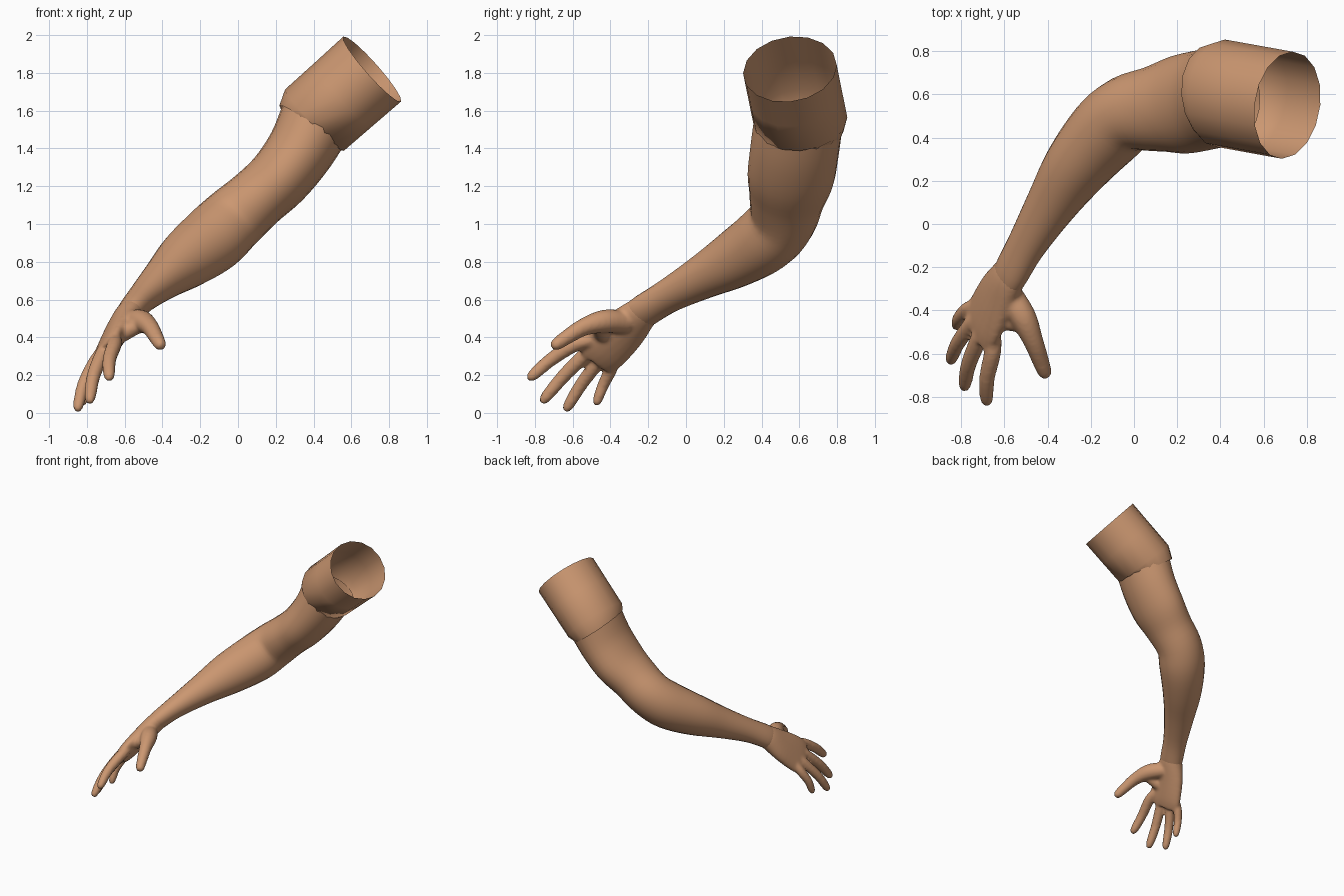
import bpy, bmesh, math
from mathutils import Vector

if "Cube" in bpy.data.objects:
    bpy.data.objects.remove(bpy.data.objects["Cube"])

skin = bpy.data.materials.new("tan_skin")
skin.diffuse_color = (0.60, 0.31, 0.165, 1)
skin.use_nodes = True
skin.node_tree.nodes["Principled BSDF"].inputs["Base Color"].default_value = skin.diffuse_color


def spline(st, n):
    """Smoothly interpolate stations (x, y, z, wide radius, thin radius)."""
    if n == 1:
        return st
    out = []
    for i in range(len(st) - 1):
        p0, p1, p2 = st[max(i - 1, 0)], st[i], st[i + 1]
        p3 = st[min(i + 2, len(st) - 1)]
        for k in range(n):
            t = k / n
            out.append([0.5 * (2 * b + (c - a) * t + (2 * a - 5 * b + 4 * c - d) * t * t
                               + (3 * b - a - 3 * c + d) * t ** 3)
                        for a, b, c, d in zip(p0, p1, p2, p3)])
    return out + [st[-1]]


def loft(bm, stations, seg=20, n=4, caps=False):
    """Skin elliptical rings along a path, wide axis kept near y."""
    st = spline(stations, n)
    pts = [Vector(s[:3]) for s in st]
    rings = []
    for i, s in enumerate(st):
        t = (pts[min(i + 1, len(st) - 1)] - pts[max(i - 1, 0)]).normalized()
        y = Vector((0, 1, 0))
        a = (y - t * y.dot(t)).normalized()
        b = t.cross(a)
        rings.append([bm.verts.new(pts[i] + a * s[3] * math.cos(u) + b * s[4] * math.sin(u))
                      for u in (2 * math.pi * k / seg for k in range(seg))])
    for r, q in zip(rings, rings[1:]):
        for k in range(seg):
            j = (k + 1) % seg
            bm.faces.new((r[k], r[j], q[j], q[k]))
    if caps:
        bm.faces.new(rings[0][::-1])
        bm.faces.new(rings[-1])


def finish(bm, name):
    bmesh.ops.recalc_face_normals(bm, faces=bm.faces[:])
    me = bpy.data.meshes.new(name)
    bm.to_mesh(me)
    bm.free()
    me.materials.append(skin)
    for p in me.polygons:
        p.use_smooth = True
    ob = bpy.data.objects.new(name, me)
    bpy.context.collection.objects.link(ob)
    return ob


# sleeve: open tube with a short inward lip at its lower end
bm = bmesh.new()
loft(bm, [(0.71, 0.55, 1.82, 0.25, 0.23),
          (0.56, 0.577, 1.687, 0.25, 0.227),
          (0.405, 0.605, 1.55, 0.25, 0.225),
          (0.375, 0.60, 1.51, 0.235, 0.195)], seg=16, n=1)
finish(bm, "sleeve")

# arm: upper arm, elbow and forearm in one open tube
bm = bmesh.new()
loft(bm, [(0.41, 0.595, 1.54, 0.235, 0.195),
          (0.33, 0.575, 1.39, 0.235, 0.18),
          (0.22, 0.555, 1.245, 0.23, 0.17),
          (0.10, 0.535, 1.135, 0.20, 0.165),
          (-0.03, 0.51, 1.02, 0.178, 0.175),
          (-0.135, 0.42, 0.92, 0.175, 0.18),
          (-0.27, 0.26, 0.815, 0.15, 0.158),
          (-0.39, 0.08, 0.715, 0.118, 0.115),
          (-0.50, -0.10, 0.615, 0.095, 0.082),
          (-0.575, -0.235, 0.53, 0.094, 0.068),
          (-0.61, -0.295, 0.475, 0.08, 0.05)], seg=24)
finish(bm, "arm")

# hand: palm, thumb and fingers fused into one skin
bm = bmesh.new()
loft(bm, [(-0.55, -0.19, 0.56, 0.08, 0.06),
          (-0.585, -0.25, 0.515, 0.10, 0.07),
          (-0.64, -0.34, 0.43, 0.13, 0.064),
          (-0.695, -0.45, 0.335, 0.148, 0.053),
          (-0.722, -0.50, 0.29, 0.135, 0.04)], caps=True)
# thumb and the web beside it
loft(bm, [(-0.58, -0.32, 0.48, 0.06, 0.06),
          (-0.515, -0.43, 0.485, 0.062, 0.062),
          (-0.467, -0.54, 0.455, 0.047, 0.047),
          (-0.432, -0.635, 0.398, 0.039, 0.039),
          (-0.412, -0.69, 0.36, 0.032, 0.032),
          (-0.406, -0.71, 0.347, 0.016, 0.016)], caps=True)
loft(bm, [(-0.62, -0.44, 0.42, 0.05, 0.05),
          (-0.54, -0.46, 0.455, 0.04, 0.04)], caps=True)
# index, middle, ring and little finger: knuckle, tip, thickness
fingers = [((-0.655, -0.595, 0.36), (-0.68, -0.835, 0.175), 0.040),
           ((-0.718, -0.53, 0.31), (-0.785, -0.765, 0.052), 0.040),
           ((-0.755, -0.465, 0.27), (-0.85, -0.64, 0.008), 0.038),
           ((-0.772, -0.395, 0.235), (-0.82, -0.478, 0.04), 0.034)]
for base, tip, r in fingers:
    base, tip = Vector(base), Vector(tip)
    root = base.lerp(Vector((-0.64, -0.34, 0.43)), 0.35)
    bow = Vector((-0.67, 0, 0.72)) * 0.02
    path = [(root, 0.9), (base, 1.0), (base.lerp(tip, 0.5) + bow, 0.92),
            (base.lerp(tip, 0.88) + bow * 0.4, 0.78), (tip, 0.4)]
    loft(bm, [(*p, r * k, r * k) for p, k in path], seg=14, caps=True)
hand = finish(bm, "hand")
fuse = hand.modifiers.new("fuse", 'REMESH')
fuse.mode = 'VOXEL'
fuse.voxel_size = 0.011
fuse.use_smooth_shade = True
soft = hand.modifiers.new("soften", 'SMOOTH')
soft.factor = 0.5
soft.iterations = 5
